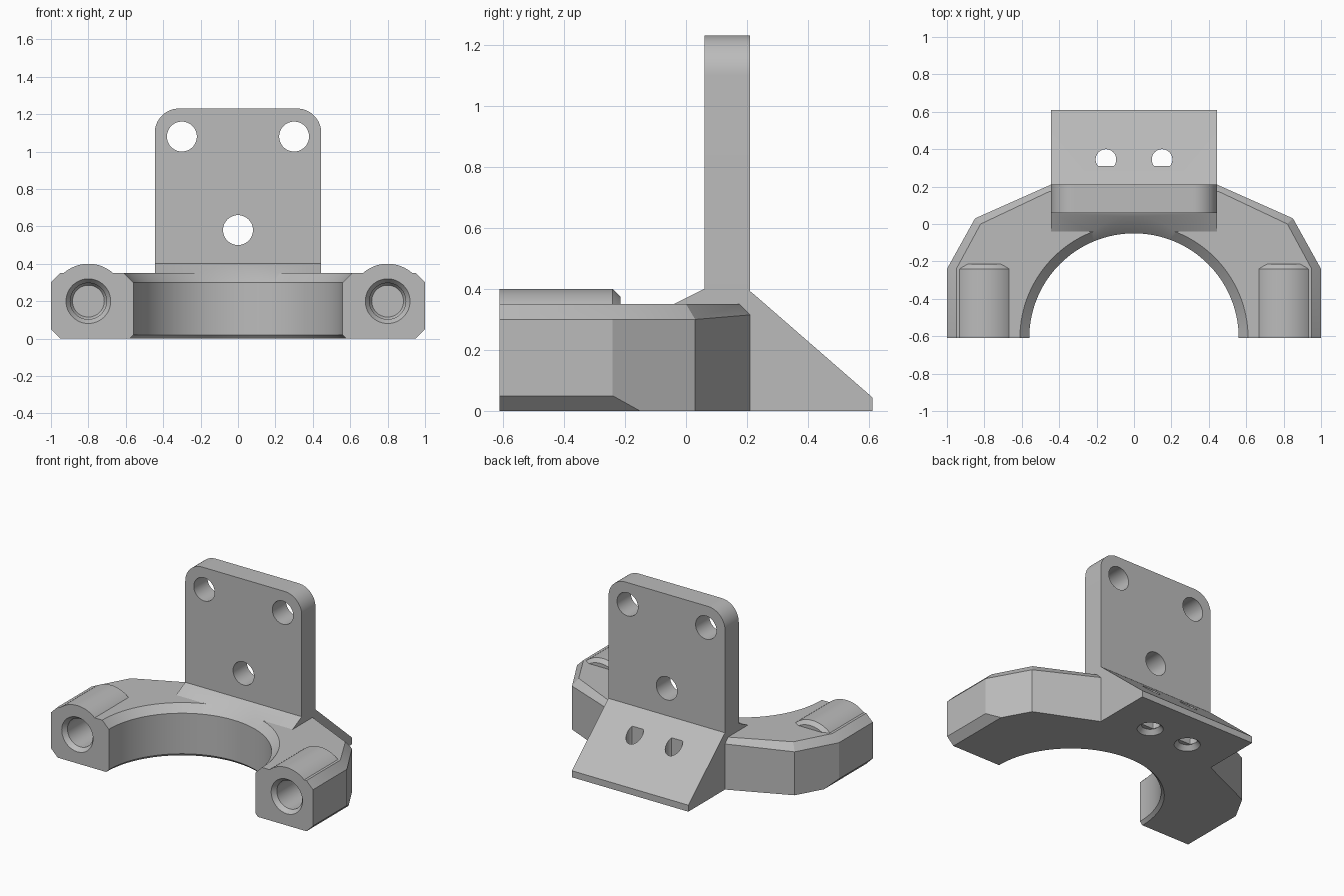
import bpy, bmesh, math

cube = bpy.data.objects.get("Cube")
if cube:
    bpy.data.objects.remove(cube)

grey = bpy.data.materials.new("plain_grey")
grey.use_nodes = True
COLOUR = (0.5, 0.5, 0.5, 1)
grey.diffuse_color = COLOUR
grey.node_tree.nodes["Principled BSDF"].inputs["Base Color"].default_value = COLOUR


def loft(name, rings):
    """Closed solid through rings with equal point counts."""
    bm = bmesh.new()
    loops = [[bm.verts.new(p) for p in ring] for ring in rings]
    for a, b in zip(loops, loops[1:]):
        for i in range(len(a)):
            j = (i + 1) % len(a)
            bm.faces.new((a[i], a[j], b[j], b[i]))
    bm.faces.new(loops[0])
    bm.faces.new(loops[-1])
    bmesh.ops.recalc_face_normals(bm, faces=bm.faces)
    mesh = bpy.data.meshes.new(name)
    bm.to_mesh(mesh)
    bm.free()
    mesh.materials.append(grey)
    ob = bpy.data.objects.new(name, mesh)
    bpy.context.collection.objects.link(ob)
    return ob


def arc(r, start=0, end=360, n=48):
    steps = n if end - start == 360 else n + 1
    angles = [math.radians(start + (end - start) * i / n) for i in range(steps)]
    return [(r * math.cos(a), r * math.sin(a)) for a in angles]


def turned_z(name, x, y, profile, n=48):
    return loft(name, [[(x + u, y + v, z) for u, v in arc(r, n=n)] for z, r in profile])


def turned_y(name, x, z, profile):
    return loft(name, [[(x + u, y, z + v) for u, v in arc(r)] for y, r in profile])


def combine(target, tools, operation):
    for tool in tools:
        mod = target.modifiers.new("join", "BOOLEAN")
        mod.operation = operation
        mod.solver = "EXACT"
        mod.object = tool
        bpy.ops.object.select_all(action="DESELECT")
        bpy.context.view_layer.objects.active = target
        target.select_set(True)
        bpy.ops.object.modifier_apply(modifier=mod.name)
        bpy.data.objects.remove(tool)


FRONT, WIDTH = -0.61, 0.445

# Saddle body with a chamfered top rim
outer = [(1, FRONT), (1, -0.24), (0.85, 0.03), (WIDTH, 0.21)]
inner = [(0.95, FRONT), (0.95, -0.24), (0.82, 0.0), (0.45, 0.175)]
rim = [0.30, 0.30, 0.30, 0.315]


def mirrored(points, heights):
    half = [(x, y, z) for (x, y), z in zip(points, heights)]
    return half + [(-x, y, z) for x, y, z in reversed(half)]


body = loft("mounting_bracket", [mirrored(outer, [0] * 4), mirrored(outer, rim),
                                 mirrored(inner, [0.35] * 4)])

# Upright plate with rounded top corners
RAD, TOP = 0.13, 1.23
corner = [(WIDTH - RAD + u, TOP - RAD + v) for u, v in arc(RAD, 0, 90, 14)]
outline = [(WIDTH, 0.1)] + corner
outline += [(-x, z) for x, z in reversed(outline)]
plate = loft("upright_plate", [[(x, y, z) for x, z in outline] for y in (0.06, 0.21)])

# Front gusset and rear sloping foot
side = [(-0.04, 0.2), (-0.04, 0.35), (0.06, 0.40), (0.2, 0.40), (0.225, 0.38),
        (0.61, 0.045), (0.61, 0), (0, 0)]
foot = loft("sloping_foot", [[(x, y, z) for y, z in side] for x in (-WIDTH, WIDTH)])

# Rounded bolt bosses on both arms
bosses = []
for s in (-1, 1):
    rings = []
    for y, r in ((FRONT, 0.2), (-0.24, 0.2), (-0.215, 0.175)):
        rings.append([(s * 0.8, y, 0.2)] +
                     [(s * 0.8 + u, y, 0.2 + v) for u, v in arc(r, 25, 155, 24)])
    bosses.append(loft("bolt_boss", rings))

combine(body, [foot, plate] + bosses, "UNION")

# Half-round bore with chamfered edges
cutters = [turned_z("bore", 0, FRONT,
                    [(-0.01, 0.59), (0.02, 0.56), (0.30, 0.56), (0.402, 0.662)], 128)]

# Plate holes
for x, z in ((-0.3, 1.08), (0.3, 1.08), (0, 0.58)):
    cutters.append(turned_y("plate_hole", x, z, [(0, 0.08), (0.3, 0.08)]))

for s in (-1, 1):
    # Blind countersunk bolt holes
    cutters.append(turned_y("bolt_hole", s * 0.8, 0.2, [
        (FRONT - 0.01, 0.127), (FRONT + 0.03, 0.097), (-0.30, 0.097), (-0.28, 0.085)]))
    # Lower outside edge chamfers
    wedge = [(0.94, -0.01), (1.02, 0.07), (1.1, -0.01)]
    cutters.append(loft("edge_chamfer", [[(s * x, y, z) for x, z in wedge] for y in (-0.7, 0.1)]))
    # Foot holes, flattened on the plate side, with a countersink below
    flat = [(s * 0.15 + u, max(0.345 + v, 0.31)) for u, v in arc(0.055)]
    cutters.append(loft("foot_hole", [[(x, y, z) for x, y in flat] for z in (-0.02, 0.5)]))
    cutters.append(turned_z("foot_countersink", s * 0.15, 0.335, [(-0.01, 0.09), (0.03, 0.055)]))

combine(body, cutters, "DIFFERENCE")

bpy.ops.object.shade_smooth_by_angle(angle=math.radians(25))
